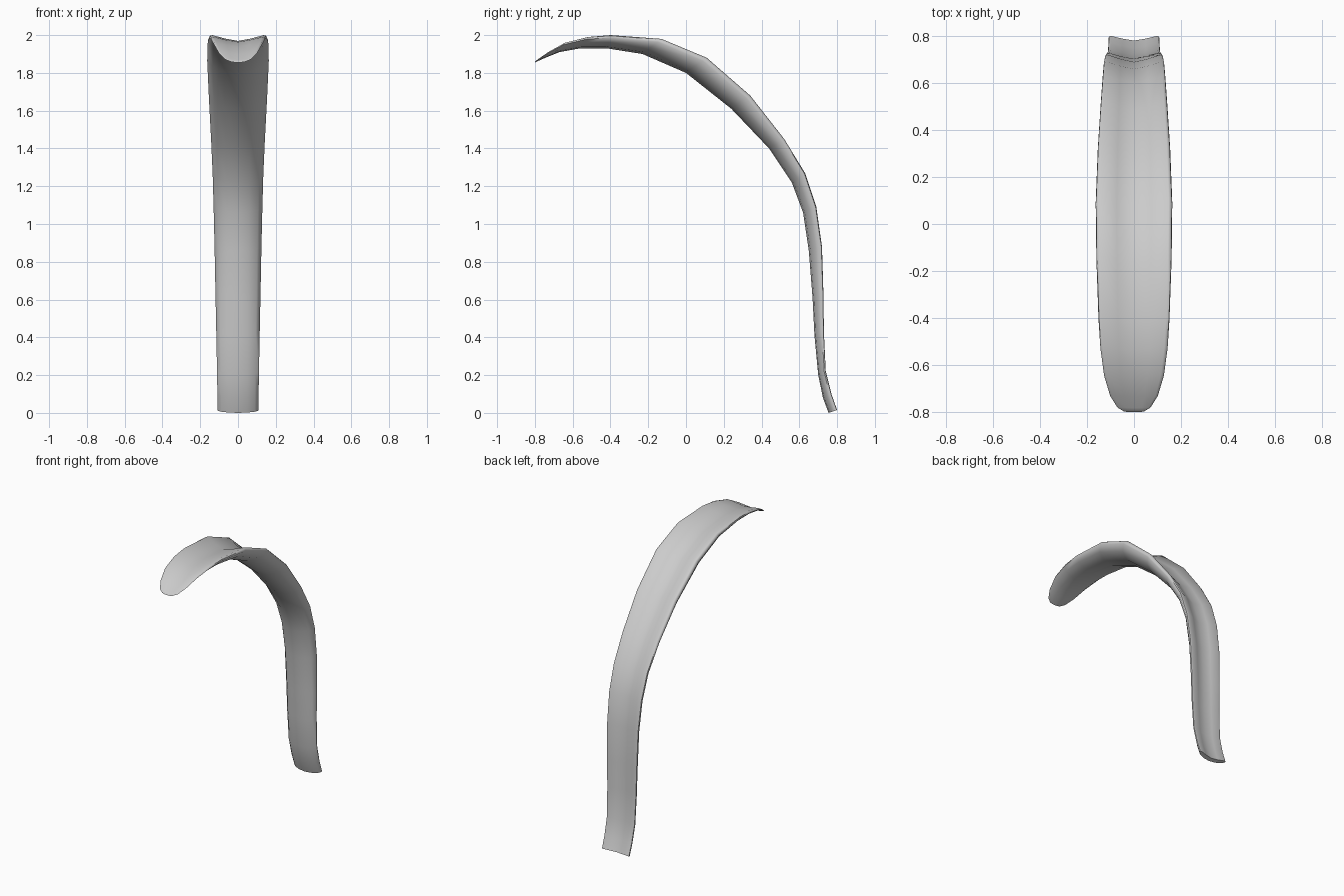
import bpy, bmesh, math

# Stations along the blade: rim (y, z), underside keel (y, z), half width
stations = [
    (0.80, 0.015, 0.755, 0.00, 0.108),
    (0.77, 0.10, 0.725, 0.08, 0.109),
    (0.74, 0.22, 0.70, 0.20, 0.111),
    (0.73, 0.43, 0.68, 0.41, 0.115),
    (0.728, 0.62, 0.67, 0.61, 0.119),
    (0.72, 0.88, 0.65, 0.86, 0.124),
    (0.69, 1.09, 0.62, 1.06, 0.129),
    (0.63, 1.27, 0.56, 1.22, 0.134),
    (0.52, 1.45, 0.44, 1.40, 0.142),
    (0.34, 1.68, 0.24, 1.61, 0.154),
    (0.11, 1.88, 0.00, 1.80, 0.163),
    (-0.13, 1.98, -0.23, 1.90, 0.160),
    (-0.40, 2.00, -0.42, 1.93, 0.151),
    (-0.52, 1.99, -0.56, 1.93, 0.143),
    (-0.64, 1.96, -0.67, 1.91, 0.127),
    (-0.73, 1.91, -0.74, 1.882, 0.101),
    (-0.78, 1.875, -0.785, 1.862, 0.070),
    (-0.797, 1.862, -0.80, 1.855, 0.042),
]

# Half section: share of half width, share of the way from keel to rim
half = [(0, 0.56), (0.45, 0.74), (0.9, 1.0), (0.985, 0.95),
        (1.0, 0.80), (0.82, 0.42), (0.45, 0.12), (0, 0.0)]
section = half + [(-u, t) for u, t in half[-2:0:-1]]

# Loft the grooved section along the arching path
bm = bmesh.new()
rings = []
for ry, rz, ky, kz, w in stations:
    rings.append([bm.verts.new((u * w, ky + (ry - ky) * t, kz + (rz - kz) * t))
                  for u, t in section])
n = len(section)
for a, b in zip(rings, rings[1:]):
    for i in range(n):
        j = (i + 1) % n
        bm.faces.new((a[i], a[j], b[j], b[i]))

# Close the foot and the tip
bm.faces.new(rings[0])
bm.faces.new(rings[-1])
bmesh.ops.recalc_face_normals(bm, faces=bm.faces)

mesh = bpy.data.meshes.new("leaf_blade")
bm.to_mesh(mesh)
bm.free()
leaf = bpy.data.objects.new("leaf_blade", mesh)
bpy.context.collection.objects.link(leaf)
bpy.context.view_layer.objects.active = leaf
leaf.select_set(True)
bpy.ops.object.shade_smooth_by_angle(angle=math.radians(60))
